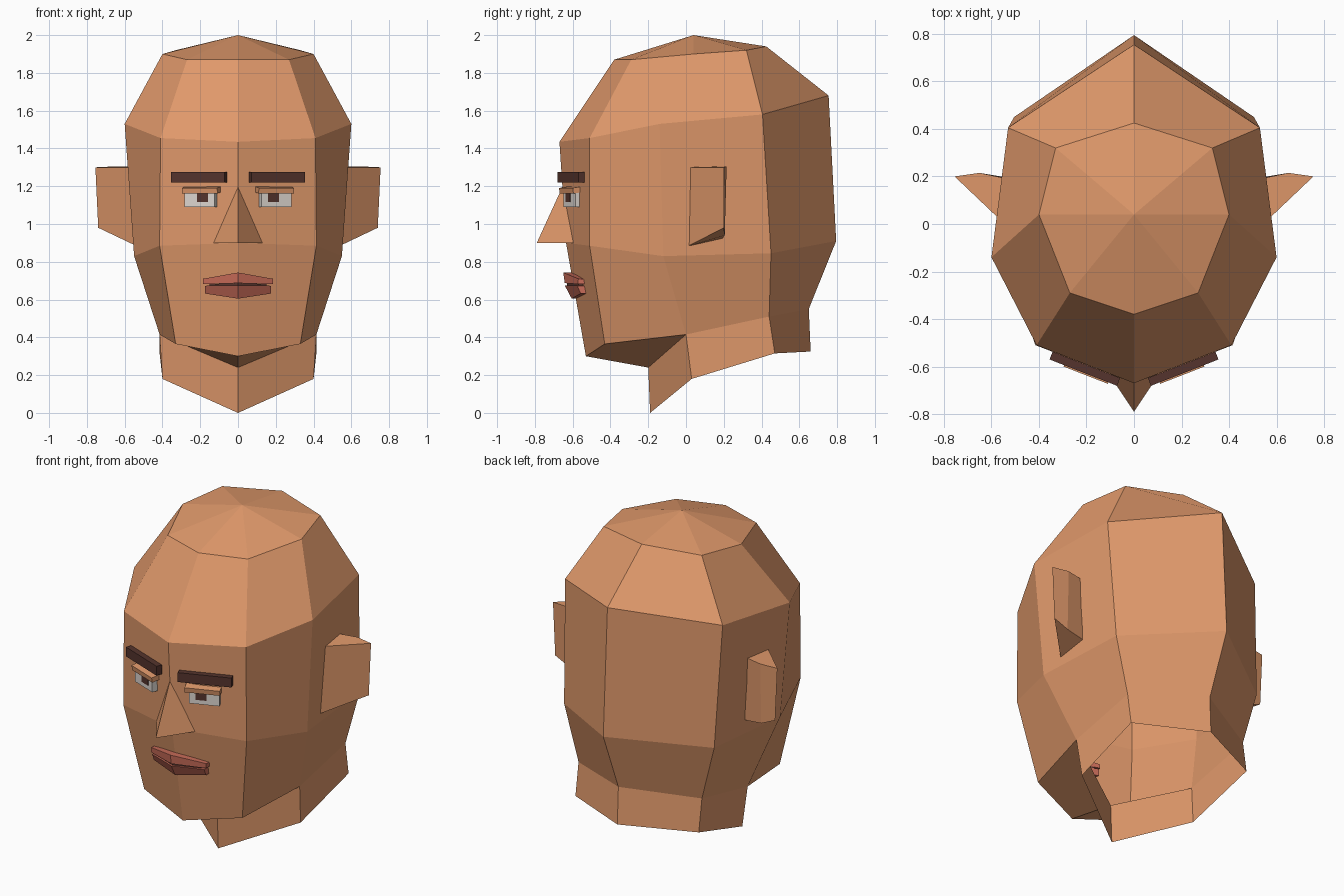
import bpy, bmesh, math
from mathutils import Matrix, Vector

if "Cube" in bpy.data.objects:
    bpy.data.objects.remove(bpy.data.objects["Cube"])


def material(name, rgb):
    m = bpy.data.materials.new(name)
    m.diffuse_color = (*rgb, 1)
    m.use_nodes = True
    m.node_tree.nodes["Principled BSDF"].inputs["Base Color"].default_value = m.diffuse_color
    return m


SKIN = material("skin", (0.75, 0.32, 0.147))
BROWN = material("dark_brown", (0.09, 0.034, 0.026))
WHITE = material("eye_white", (0.72, 0.67, 0.63))
LIP = material("lip_red", (0.58, 0.15, 0.10))


def finish(name, bm, mat):
    """Store the right half and mirror it across x = 0."""
    me = bpy.data.meshes.new(name)
    bm.to_mesh(me)
    bm.free()
    me.materials.append(mat)
    ob = bpy.data.objects.new(name, me)
    bpy.context.collection.objects.link(ob)
    mod = ob.modifiers.new("mirror", 'MIRROR')
    mod.merge_threshold = 0.001
    return ob


def box(name, centre, size, mat, tilt=0.0):
    """Box lying along the slanted plane of the face."""
    bm = bmesh.new()
    turn = Matrix.Rotation(math.radians(21.3), 4, 'Z') @ Matrix.Rotation(tilt, 4, 'X')
    bmesh.ops.create_cube(bm, size=1, matrix=Matrix.Translation(centre) @ turn @ Matrix.Diagonal((*size, 1)))
    return finish(name, bm, mat)


def loft(name, first, last, mat, cap_first=False):
    """Skin between two matching outlines, closing the far end."""
    bm = bmesh.new()
    a = [bm.verts.new(p) for p in first]
    b = [bm.verts.new(p) for p in last]
    n = len(a)
    for i in range(n):
        j = (i + 1) % n
        bm.faces.new((a[i], a[j], b[j], b[i]))
    bm.faces.new(b)
    cap = bm.faces.new(a[::-1])
    bmesh.ops.recalc_face_normals(bm, faces=bm.faces)
    if not cap_first:
        bmesh.ops.delete(bm, geom=[cap], context='FACES_ONLY')
    return finish(name, bm, mat)


# Head and neck: half rings from front to back, open at the neck base
rings = [
    [(0, -.38, 1.87), (.27, -.29, 1.87), (.40, .04, 1.90), (.33, .32, 1.92), (0, .425, 1.94)],
    [(0, -.67, 1.435), (.41, -.51, 1.455), (.60, -.14, 1.53), (.53, .405, 1.58), (0, .755, 1.68)],
    [(0, -.635, .90), (.415, -.51, .885), (.55, -.12, .83), (.505, .45, .845), (0, .795, .91)],
    [(0, -.53, .30), (.33, -.43, .365), (.415, 0, .415), (.415, .44, .51), (0, .65, .55)],
    [(0, -.19, 0), (.40, .03, .18), (.415, .47, .315), (0, .66, .325)],
]
bm = bmesh.new()
R = [[bm.verts.new(p) for p in ring] for ring in rings]
apex = bm.verts.new((0, .04, 2.0))
throat = bm.verts.new((0, -.20, .24))
for i in range(4):
    bm.faces.new((apex, R[0][i], R[0][i + 1]))
for up, low in zip(R[:3], R[1:4]):
    for i in range(4):
        bm.faces.new((up[i], low[i], low[i + 1], up[i + 1]))
jaw = R[3]
bm.faces.new((jaw[0], throat, jaw[2], jaw[1]))      # underside of the chin
neck_top = [throat] + jaw[2:]
for i in range(3):
    bm.faces.new((neck_top[i], R[4][i], R[4][i + 1], neck_top[i + 1]))
finish("head", bm, SKIN)

# Ears: wedges flaring outward to the back
loft("ear",
     [(.55, .005, 1.30), (.755, .20, 1.30), (.65, .215, 1.305), (.53, .19, 1.305)],
     [(.53, .005, .88), (.74, .20, .98), (.65, .205, .94), (.50, .19, .92)],
     SKIN, cap_first=True)

# Nose: half pyramid
bm = bmesh.new()
top, tip, wing, base = [bm.verts.new(p) for p in
                        ((0, -.655, 1.195), (0, -.79, .90), (.13, -.595, .90), (0, -.60, .90))]
bm.faces.new((top, tip, wing))
bm.faces.new((tip, base, wing))
finish("nose", bm, SKIN)


def on_face(x, out):
    """Point of the face plane at x, moved outward."""
    return x, -.662 + .39 * x - out


# Brows and eyes
box("eyebrow", (*on_face(.207, .028), 1.247), (.305, .035, .057), BROWN)
box("eye", (*on_face(.195, .008), 1.13), (.172, .05, .078), WHITE)
box("pupil", (*on_face(.187, .033), 1.143), (.062, .009, .052), BROWN)
box("upper_eyelid", (*on_face(.193, .022), 1.18), (.20, .055, .03), SKIN, 0.15)


def lip(name, centre, end, width, mat):
    """Lip swept from the middle to the mouth corner, outlines in y and z."""
    return loft(name, [(0, y, z) for y, z in centre], [(width, y, z) for y, z in end], mat)


# Mouth: two lips with a dark slit between them
lip("upper_lip", [(-.65, .743), (-.642, .687), (-.58, .687), (-.58, .743)],
    [(-.57, .71), (-.572, .682), (-.51, .682), (-.51, .705)], .185, LIP)
lip("lower_lip", [(-.642, .675), (-.605, .605), (-.56, .605), (-.58, .675)],
    [(-.575, .673), (-.558, .632), (-.51, .632), (-.51, .673)], .175, LIP)
lip("mouth_slit", [(-.63, .687), (-.63, .675), (-.58, .675), (-.58, .687)],
    [(-.57, .682), (-.57, .673), (-.52, .673), (-.52, .682)], .15, BROWN)
